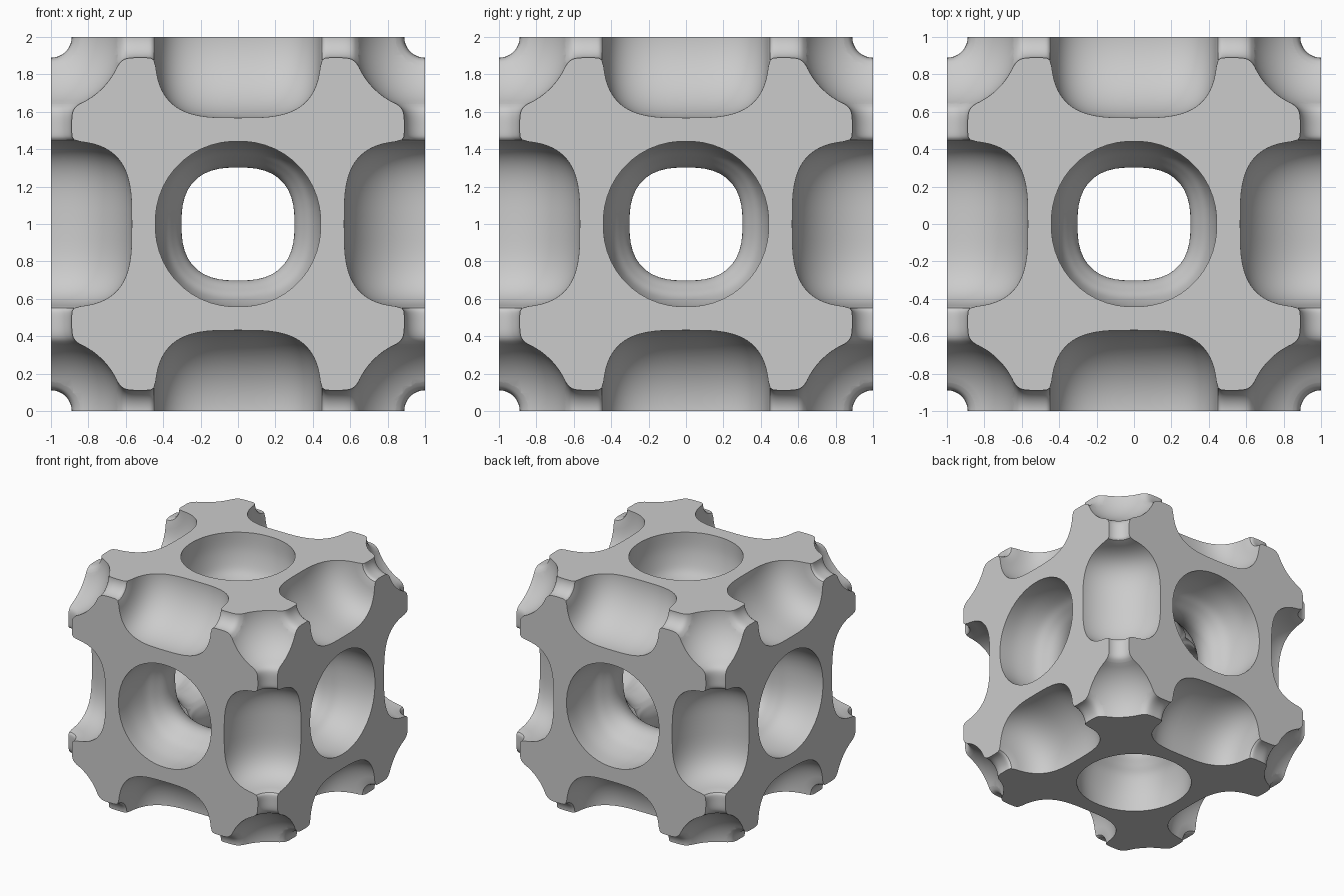
import bpy, bmesh, math
from mathutils import Matrix, Vector

cube = bpy.data.objects.get("Cube")
if cube:
    bpy.data.objects.remove(cube, do_unlink=True)

grey = bpy.data.materials.new("plain_grey")
grey.use_nodes = True
grey.diffuse_color = (0.6, 0.6, 0.6, 1)
grey.node_tree.nodes["Principled BSDF"].inputs["Base Color"].default_value = (0.6, 0.6, 0.6, 1)

MID = Vector((0, 0, 1))
TURN = [Matrix.Rotation(math.pi / 2, 4, "Y"), Matrix.Rotation(math.pi / 2, 4, "X"), Matrix.Identity(4)]


def make(name, bm, matrix):
    bmesh.ops.transform(bm, matrix=matrix, verts=bm.verts)
    bmesh.ops.recalc_face_normals(bm, faces=bm.faces)
    mesh = bpy.data.meshes.new(name)
    bm.to_mesh(mesh)
    bm.free()
    mesh.materials.append(grey)
    ob = bpy.data.objects.new(name, mesh)
    bpy.context.collection.objects.link(ob)
    return ob


def spline(points, steps=5):
    """Smooth path through the given (height, radius) points."""
    pts = [Vector(p) for p in points]
    pts = [2 * pts[0] - pts[1]] + pts + [2 * pts[-1] - pts[-2]]
    out = []
    for a, b, c, d in zip(pts, pts[1:], pts[2:], pts[3:]):
        for i in range(steps):
            t = i / steps
            out.append(0.5 * (2 * b + (c - a) * t + (2 * a - 5 * b + 4 * c - d) * t * t
                              + (3 * b - a - 3 * c + d) * t ** 3))
    return out + [pts[-2]]


def lathe(name, half, power, matrix, segments=48):
    """Closed tube along z, mirrored about z = 0; power(z) squares its section."""
    profile = [(-z, r) for z, r in reversed(half[1:])] + [tuple(p) for p in half]
    bm = bmesh.new()
    rings = []
    for z, r in profile:
        ring = []
        n = power(abs(z))
        for i in range(segments):
            a = 2 * math.pi * (i + 0.5) / segments
            c, s = math.cos(a), math.sin(a)
            k = r / (abs(c) ** n + abs(s) ** n) ** (1 / n)
            ring.append(bm.verts.new((k * c, k * s, z)))
        rings.append(ring)
    for low, high in zip(rings, rings[1:]):
        for i in range(segments):
            j = (i + 1) % segments
            bm.faces.new((low[i], low[j], high[j], high[i]))
    bm.faces.new(rings[0])
    bm.faces.new(rings[-1])
    return make(name, bm, matrix)


def ball(name, radius, centre):
    bm = bmesh.new()
    bmesh.ops.create_uvsphere(bm, u_segments=48, v_segments=31, radius=radius)
    bmesh.ops.rotate(bm, verts=bm.verts, matrix=Matrix.Rotation(0.07, 3, "Z"))
    return make(name, bm, Matrix.Translation(centre))


# Solid block
bm = bmesh.new()
bmesh.ops.create_cube(bm, size=2)
block = make("pierced_block", bm, Matrix.Translation(MID))

cutters = []

# Central chamber, and a bowl with a narrower neck in each of the six faces
cutters.append(ball("central_chamber", 0.5, MID))
tunnel = spline([(0, 0.36), (0.3, 0.375), (0.38, 0.335), (0.44, 0.31), (0.5, 0.302), (0.56, 0.315),
                 (0.63, 0.355), (0.71, 0.4), (0.85, 0.435), (1, 0.443), (1.1, 0.44)])
for turn in TURN:
    cutters.append(lathe("face_tunnel", tunnel, lambda z: 2.08 + 0.55 * max(0, min(1, (1 - z) / 0.45)),
                         Matrix.Translation(MID) @ turn))

# Barrel hollow on each edge, with a narrow neck at each end
barrel = []
for i in range(24):
    a = math.pi / 2 * i / 24
    z, r = 0.445 * math.sin(a) ** 0.61, 0.433 * math.cos(a) ** 0.61
    if r > 0.15:
        barrel.append((z, r))
neck = spline([(0.45, 0.124), (0.47, 0.113), (0.52, 0.111), (0.58, 0.113), (0.615, 0.124),
               (0.64, 0.15), (0.67, 0.195), (0.72, 0.24), (0.8, 0.27)])
for turn in TURN:
    for u in (-1, 1):
        for v in (-1, 1):
            place = Matrix.Translation(MID) @ turn @ Matrix.Translation((u, v, 0))
            cutters.append(lathe("edge_hollow", barrel + [tuple(p) for p in neck], lambda z: 2, place))

# Round hollow at each corner
for x in (-1, 1):
    for y in (-1, 1):
        for z in (-1, 1):
            cutters.append(ball("corner_hollow", 0.389, MID + Vector((x, y, z))))

# Carve the block
for cutter in cutters:
    cutter.hide_render = True
    cut = block.modifiers.new(cutter.name, "BOOLEAN")
    cut.operation = "DIFFERENCE"
    cut.solver = "EXACT"
    cut.object = cutter
bpy.context.view_layer.update()
carved = bpy.data.meshes.new_from_object(block.evaluated_get(bpy.context.evaluated_depsgraph_get()))
block.modifiers.clear()
block.data = carved
carved.materials.clear()
carved.materials.append(grey)
for poly in carved.polygons:
    poly.material_index = 0
for cutter in cutters:
    bpy.data.objects.remove(cutter, do_unlink=True)

# Smooth hollows, crisp rims
bpy.ops.object.select_all(action="DESELECT")
block.select_set(True)
bpy.context.view_layer.objects.active = block
bpy.ops.object.shade_smooth_by_angle(angle=math.radians(40))
